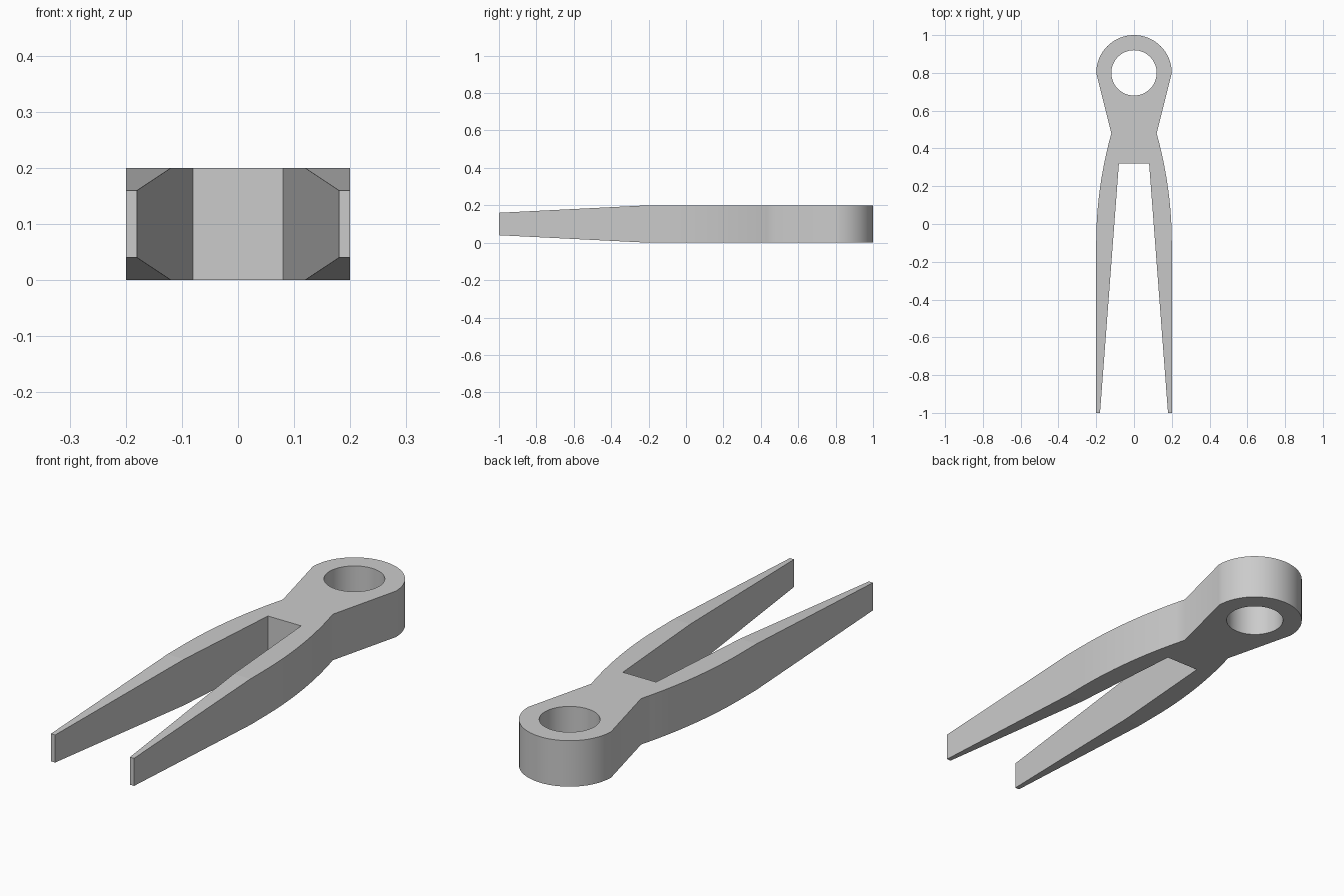
import bpy, bmesh, math
from mathutils import Vector

cube = bpy.data.objects.get("Cube")
if cube:
    bpy.data.objects.remove(cube, do_unlink=True)

THICK, TAPER_Y, TIP_INSET = 0.2, -0.2, 0.04
RING_Y, RING_R, HOLE_R = 0.8, 0.2, 0.12
CURVE_Y, WAIST_Y, WAIST_X = -0.1, 0.48, 0.12


def arc(radius, start, end, steps):
    """Points on a circle around the ring centre, angles in degrees."""
    angles = [math.radians(start + (end - start) * i / steps) for i in range(steps + 1)]
    return [(radius * math.cos(a), RING_Y + radius * math.sin(a)) for a in angles]


def bowed_side(steps):
    """Outer edge of a prong, bending in from straight to the waist."""
    points = []
    for i in range(steps + 1):
        t = i / steps
        points.append((RING_R - (RING_R - WAIST_X) * t * t, CURVE_Y + (WAIST_Y - CURVE_Y) * t))
    return points


# Half outline: crotch, prong, waist, ring, then back around the hole
outline = [(0, 0.32), (0.08, 0.32), (0.18, -1), (0.2, -1)]
outline += bowed_side(12) + arc(RING_R, 0, 90, 16) + arc(HOLE_R, 90, -90, 32)

bm = bmesh.new()
face = bm.faces.new([bm.verts.new((x, y, 0)) for x, y in outline])
# Cut across the prong where it starts to thin
bmesh.ops.bisect_plane(bm, geom=bm.verts[:] + bm.edges[:] + bm.faces[:],
                       plane_co=(0, TAPER_Y, 0), plane_no=(0, 1, 0))
extruded = bmesh.ops.extrude_face_region(bm, geom=bm.faces[:], use_keep_orig=True)
top = [v for v in extruded["geom"] if isinstance(v, bmesh.types.BMVert)]
bmesh.ops.translate(bm, verts=top, vec=Vector((0, 0, THICK)))

# Remove walls on the mirror plane
seam = [f for f in bm.faces if all(abs(v.co.x) < 1e-4 for v in f.verts)]
bmesh.ops.delete(bm, geom=seam, context='FACES')

# Thin the prong toward its tip
for v in bm.verts:
    t = max(0, (TAPER_Y - v.co.y) / (1 + TAPER_Y))
    v.co.z += TIP_INSET * t * (1 if v.co.z < THICK / 2 else -1)

# Mirror to the other half and weld the seam
copy = bmesh.ops.duplicate(bm, geom=bm.verts[:] + bm.edges[:] + bm.faces[:])["geom"]
for v in copy:
    if isinstance(v, bmesh.types.BMVert):
        v.co.x = -v.co.x
bmesh.ops.remove_doubles(bm, verts=bm.verts[:], dist=1e-4)
bmesh.ops.recalc_face_normals(bm, faces=bm.faces[:])

mesh = bpy.data.meshes.new("clip_body")
bm.to_mesh(mesh)
bm.free()
body = bpy.data.objects.new("clip_body", mesh)
bpy.context.collection.objects.link(body)

# Smooth curved walls, flat top and bottom
bpy.ops.object.select_all(action='DESELECT')
body.select_set(True)
bpy.context.view_layer.objects.active = body
bpy.ops.object.shade_smooth_by_angle(angle=math.radians(30))
for p in mesh.polygons:
    if abs(p.normal.z) > 0.5:
        p.use_smooth = False

# Plain grey finish
grey = bpy.data.materials.new("plain grey")
grey.use_nodes = True
colour = (0.6, 0.6, 0.6, 1)
grey.diffuse_color = colour
grey.node_tree.nodes["Principled BSDF"].inputs["Base Color"].default_value = colour
mesh.materials.append(grey)
